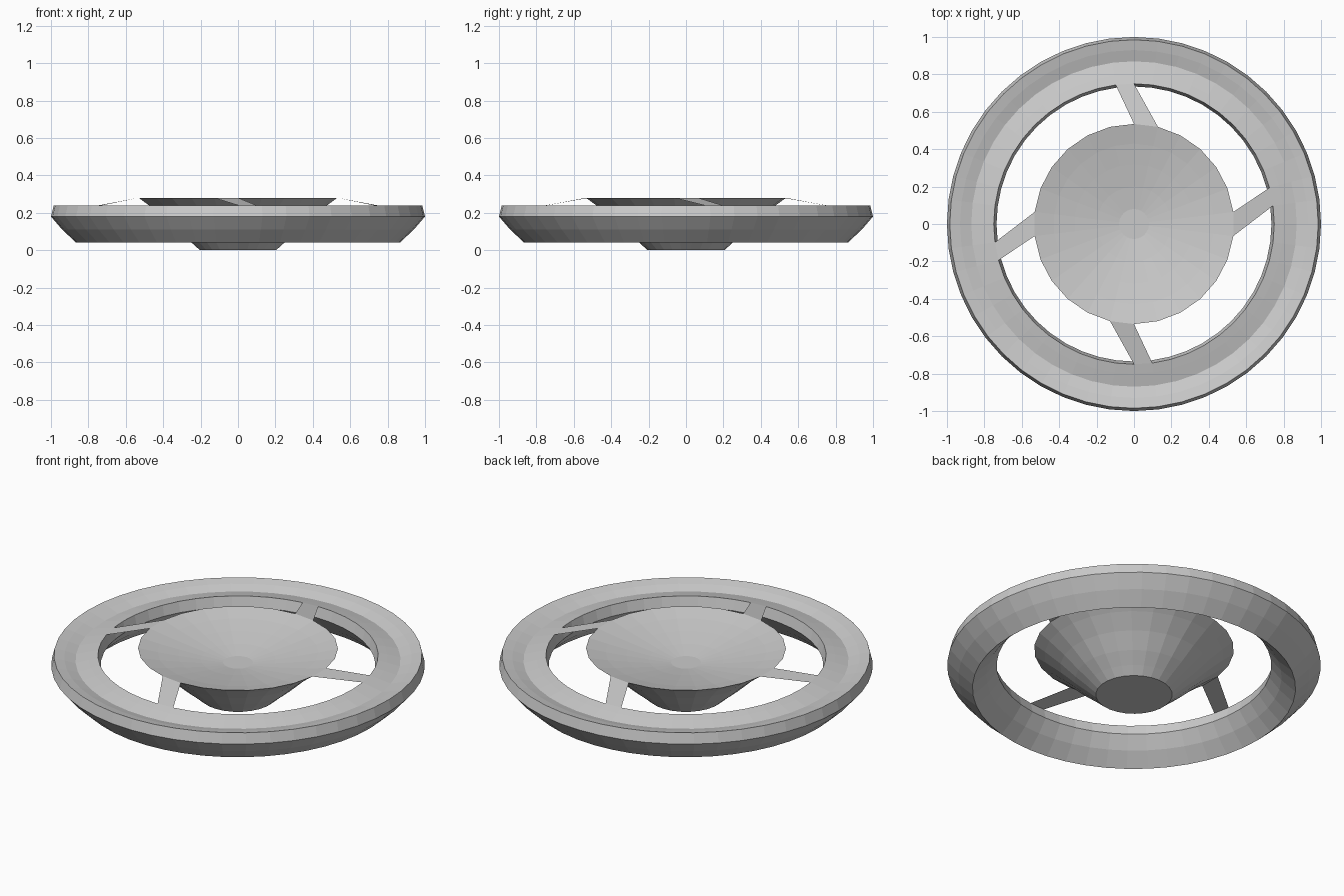
import bpy, bmesh
from math import radians, cos, sin, pi

if "Cube" in bpy.data.objects:
    bpy.data.objects.remove(bpy.data.objects["Cube"])

RING_SIDES, HUB_SIDES = 48, 26


def polar(r, z, a):
    return (r * cos(a), r * sin(a), z)


def make_object(name, bm):
    bm.normal_update()
    mesh = bpy.data.meshes.new(name)
    bm.to_mesh(mesh)
    bm.free()
    obj = bpy.data.objects.new(name, mesh)
    bpy.context.collection.objects.link(obj)
    return obj


def lathe(name, profile, sides, closed):
    """Spin an (r, z) profile about z; open profiles get capped ends."""
    bm = bmesh.new()
    loops = [[bm.verts.new(polar(r, z, pi / 2 + 2 * pi * i / sides))
              for i in range(sides)] for r, z in profile]
    pairs = list(zip(loops, loops[1:]))
    if closed:
        pairs.append((loops[-1], loops[0]))
    for a, b in pairs:
        for i in range(sides):
            j = (i + 1) % sides
            bm.faces.new((a[i], a[j], b[j], b[i]))
    if not closed:
        bm.faces.new(loops[0])
        bm.faces.new(loops[-1])
    bmesh.ops.recalc_face_normals(bm, faces=bm.faces)
    return make_object(name, bm)


# Outer ring: keel-shaped underside, shallow groove around the top
lathe("outer_ring", [
    (0.865, 0.04), (0.94, 0.11), (1.0, 0.18), (0.985, 0.24),
    (0.93, 0.228), (0.87, 0.21), (0.80, 0.228), (0.75, 0.24),
    (0.735, 0.18), (0.79, 0.11)], RING_SIDES, True)

# Central hub: flared cone below, shallow dish on top
lathe("hub_dish", [
    (0.205, 0.0), (0.25, 0.04), (0.315, 0.095), (0.395, 0.17), (0.48, 0.24),
    (0.535, 0.28), (0.43, 0.256), (0.32, 0.235), (0.20, 0.214),
    (0.08, 0.197)], HUB_SIDES, False)

# Four thin swept spokes, each joining one hub side to one ring side
hub_step, ring_step = 360 / HUB_SIDES, 360 / RING_SIDES
for name, hub_start, ring_start in (
        ("spoke_right", -hub_step / 2, 7.5),
        ("spoke_back", 90 - hub_step, 90),
        ("spoke_left", 180 - hub_step / 2, 187.5),
        ("spoke_front", 270 - hub_step, 270)):
    bm = bmesh.new()
    corners = [(0.535, 0.28, hub_start), (0.75, 0.24, ring_start),
               (0.75, 0.24, ring_start + ring_step),
               (0.535, 0.28, hub_start + hub_step)]
    bm.faces.new([bm.verts.new(polar(r, z, radians(a))) for r, z, a in corners])
    make_object(name, bm)
